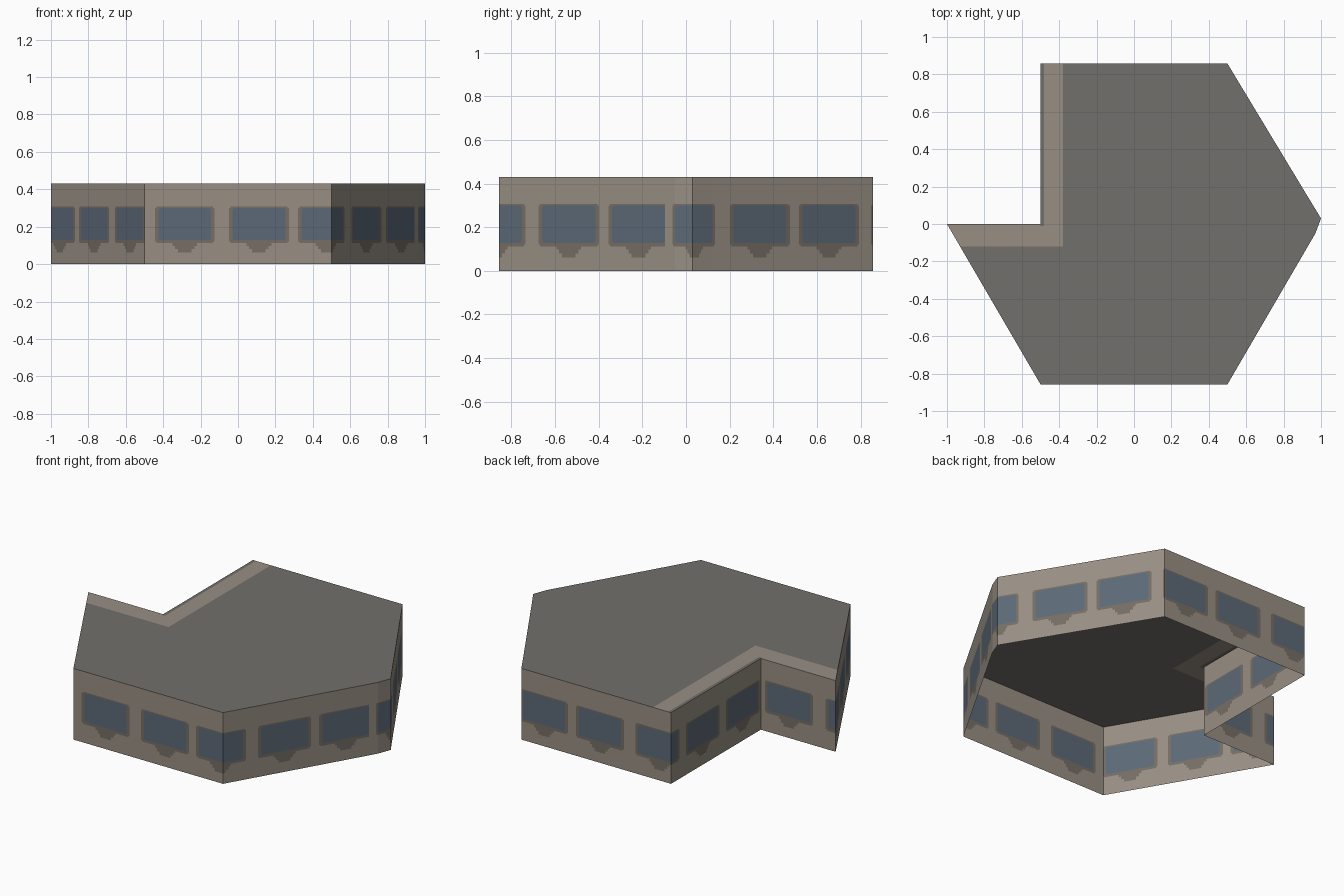
import bpy, bmesh, math
from mathutils import Vector

if "Cube" in bpy.data.objects:
    bpy.data.objects.remove(bpy.data.objects["Cube"])

HEIGHT = 0.43


def material(name, rgb):
    lin = [((c / 255 + 0.055) / 1.055) ** 2.4 for c in rgb]
    m = bpy.data.materials.new(name)
    m.diffuse_color = (*lin, 1.0)
    m.use_nodes = True
    m.node_tree.nodes["Principled BSDF"].inputs["Base Color"].default_value = m.diffuse_color
    return m


WALL = material("warm_grey_wall", (152, 143, 132))
FRAME = material("brown_grey_frame", (118, 110, 101))
GLASS = material("slate_blue_glass", (92, 105, 119))
ROOF = material("dark_grey_roof", (114, 112, 107))


def finish(bm, name, mats):
    mesh = bpy.data.meshes.new(name)
    bm.to_mesh(mesh)
    bm.free()
    for m in mats:
        mesh.materials.append(m)
    obj = bpy.data.objects.new(name, mesh)
    bpy.context.collection.objects.link(obj)
    return obj


# Footprint: hexagon with a blunted right tip and a notch at the back left
OUTLINE = [Vector(p) for p in [
    (-0.5, -0.857), (0.5, -0.857), (0.97, -0.05), (1.0, 0.03), (0.945, 0.12),
    (0.5, 0.857), (-0.5, 0.857), (-0.5, 0.0), (-1.0, 0.0)]]
CORNERS = [0.0]
for i, p in enumerate(OUTLINE):
    CORNERS.append(CORNERS[-1] + (OUTLINE[(i + 1) % len(OUTLINE)] - p).length)

# Window centres, measured along the perimeter from the front left corner
WINDOWS = [0.215, 0.612, 0.98, 1.37, 1.74, 2.03, 2.38, 2.75, 3.136,
           3.51, 3.907, 4.287, 4.672, 5.03, 5.436, 5.80, 6.18]
TIP_WINDOW = 2.03
OFFSETS = [0.036, 0.052, 0.066, 0.136, 0.141, 0.152, 0.160]
LEVELS = [0, 0.062, 0.08, 0.098, 0.112, 0.121, 0.128, 0.134,
          0.292, 0.299, 0.307, HEIGHT]


def width_scale(c):
    return 0.68 if c == TIP_WINDOW else 1.0


def point_at(s):
    i = max(k for k in range(len(OUTLINE)) if CORNERS[k] <= s + 1e-6)
    t = (s - CORNERS[i]) / (CORNERS[i + 1] - CORNERS[i])
    return OUTLINE[i].lerp(OUTLINE[(i + 1) % len(OUTLINE)], t)


def paint(s, z):
    """0 wall, 1 frame with bracket, 2 glass."""
    c = min(WINDOWS, key=lambda w: abs(w - s))
    u = abs(s - c) / width_scale(c)
    if (u < 0.136 and 0.128 < z < 0.299) or (u < 0.141 and 0.134 < z < 0.292):
        return 2
    if (u < 0.152 and 0.112 < z < 0.307) or (u < 0.160 and 0.121 < z < 0.299):
        return 1
    bracket = 0.036 if z < 0.08 else 0.052 if z < 0.098 else 0.066
    if 0.062 < z < 0.2 and u < bracket:
        return 1
    return 0


# Walls: one open band with windows cut in as coloured faces
cuts = set(round(c, 5) for c in CORNERS)
for w in WINDOWS:
    for o in OFFSETS:
        for sign in (-1, 1):
            s = round(w + sign * o * width_scale(w), 5)
            if 0 < s < CORNERS[-1] and all(abs(s - c) > 0.001 for c in CORNERS):
                cuts.add(s)
cuts = sorted(cuts)
bm = bmesh.new()
columns = []
for s in cuts[:-1]:
    p = point_at(s)
    columns.append([bm.verts.new((p.x, p.y, z)) for z in LEVELS])
for i, col in enumerate(columns):
    nxt = columns[(i + 1) % len(columns)]
    for j in range(len(LEVELS) - 1):
        f = bm.faces.new((col[j], nxt[j], nxt[j + 1], col[j + 1]))
        f.material_index = paint((cuts[i] + cuts[i + 1]) / 2,
                                 (LEVELS[j] + LEVELS[j + 1]) / 2)
finish(bm, "windowed_walls", [WALL, FRAME, GLASS])

# Roof: two convex flat pieces, sliced so the notch border can be coloured
bm = bmesh.new()
for ids in ([0, 1, 2, 3, 4, 5, 6, 7], [8, 0, 7]):
    bm.faces.new([bm.verts.new((*OUTLINE[i], HEIGHT)) for i in ids])
for co, no in (((-0.48, 0, 0), (1, 0, 0)), ((-0.38, 0, 0), (1, 0, 0)),
               ((0, -0.12, 0), (0, 1, 0)), ((0, -0.012, 0), (0, 1, 0))):
    bmesh.ops.bisect_plane(bm, geom=bm.verts[:] + bm.edges[:] + bm.faces[:],
                           plane_co=co, plane_no=no)
bmesh.ops.remove_doubles(bm, verts=bm.verts[:], dist=0.0005)
for f in bm.faces:
    c = f.calc_center_median()
    border = c.x < -0.38 and c.y > -0.12
    edge_strip = -0.5 < c.x < -0.48 and c.y > -0.012
    f.material_index = 1 if border and not edge_strip else 0
    if f.normal.z < 0:
        f.normal_flip()
finish(bm, "flat_roof", [ROOF, WALL])
